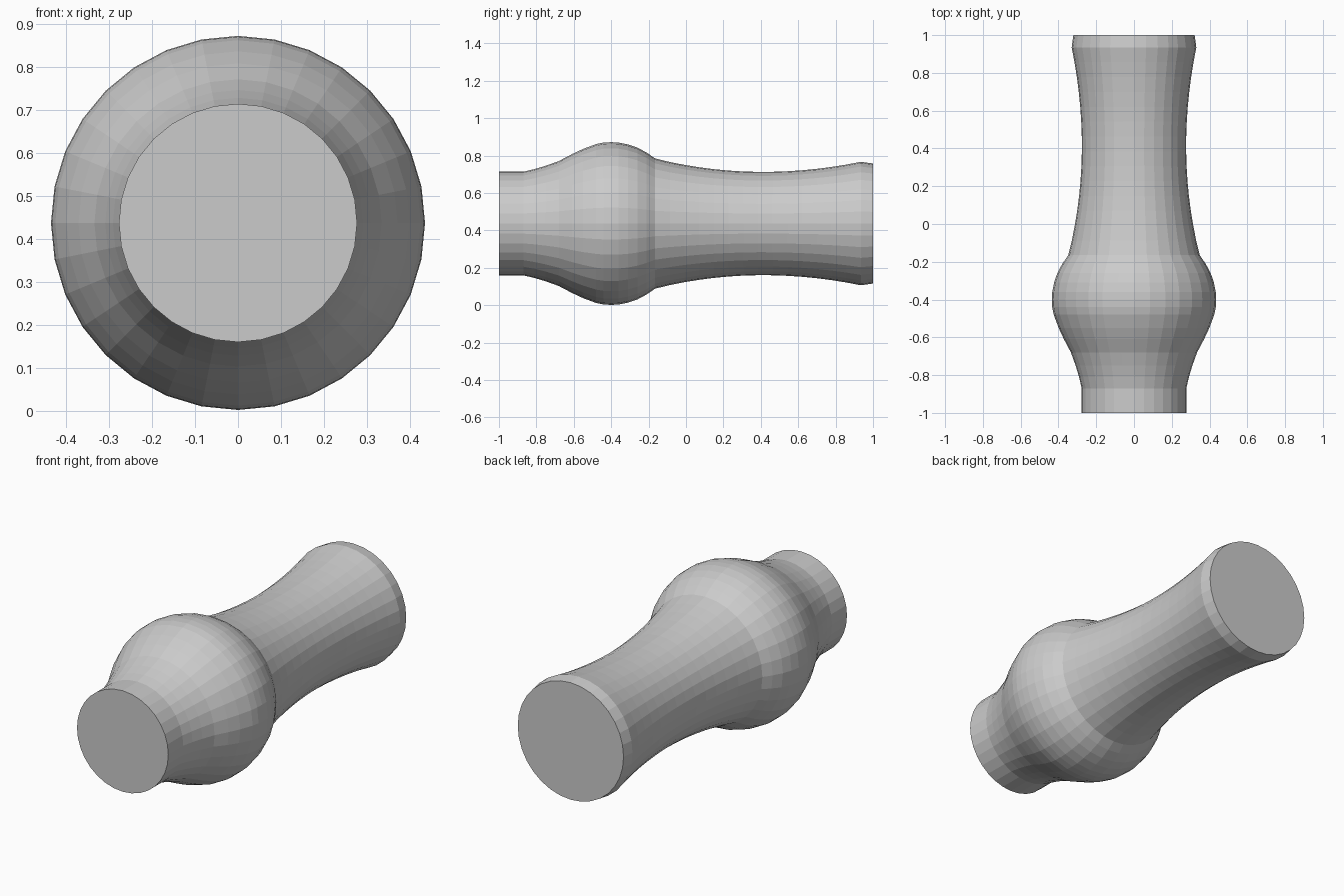
import bpy, bmesh
from math import cos, sin, pi

if "Cube" in bpy.data.objects:
    bpy.data.objects.remove(bpy.data.objects["Cube"])

SIDES = 32
AXIS_Z = 0.437

# Handle profile: (position along y, radius)
profile = [
    (-1.0, 0.277), (-0.87, 0.277), (-0.81, 0.291), (-0.75, 0.309),
    (-0.68, 0.334), (-0.61, 0.371), (-0.55, 0.399), (-0.48, 0.425),
    (-0.44, 0.433), (-0.40, 0.435), (-0.36, 0.433), (-0.31, 0.423),
    (-0.26, 0.406), (-0.21, 0.379), (-0.165, 0.348),
]
# Concave grip: a shallow curve, narrowest near y = 0.41
for i in range(1, 15):
    y = -0.165 + i * (0.935 + 0.165) / 14
    d = y - 0.41
    k = 0.215 if d < 0 else 0.196
    profile.append((y, 0.276 + k * d * d))
profile.append((1.0, 0.321))

# Revolve the profile around the y axis
bm = bmesh.new()
rings = []
for y, r in profile:
    rings.append([bm.verts.new((r * cos(2 * pi * i / SIDES), y,
                                AXIS_Z + r * sin(2 * pi * i / SIDES)))
                  for i in range(SIDES)])
for a, b in zip(rings, rings[1:]):
    for i in range(SIDES):
        j = (i + 1) % SIDES
        bm.faces.new((a[i], a[j], b[j], b[i]))

# Flat end caps
bm.faces.new(rings[0])
bm.faces.new(rings[-1])
bmesh.ops.recalc_face_normals(bm, faces=bm.faces)

mesh = bpy.data.meshes.new("turned_handle")
bm.to_mesh(mesh)
bm.free()
handle = bpy.data.objects.new("turned_handle", mesh)
bpy.context.collection.objects.link(handle)
